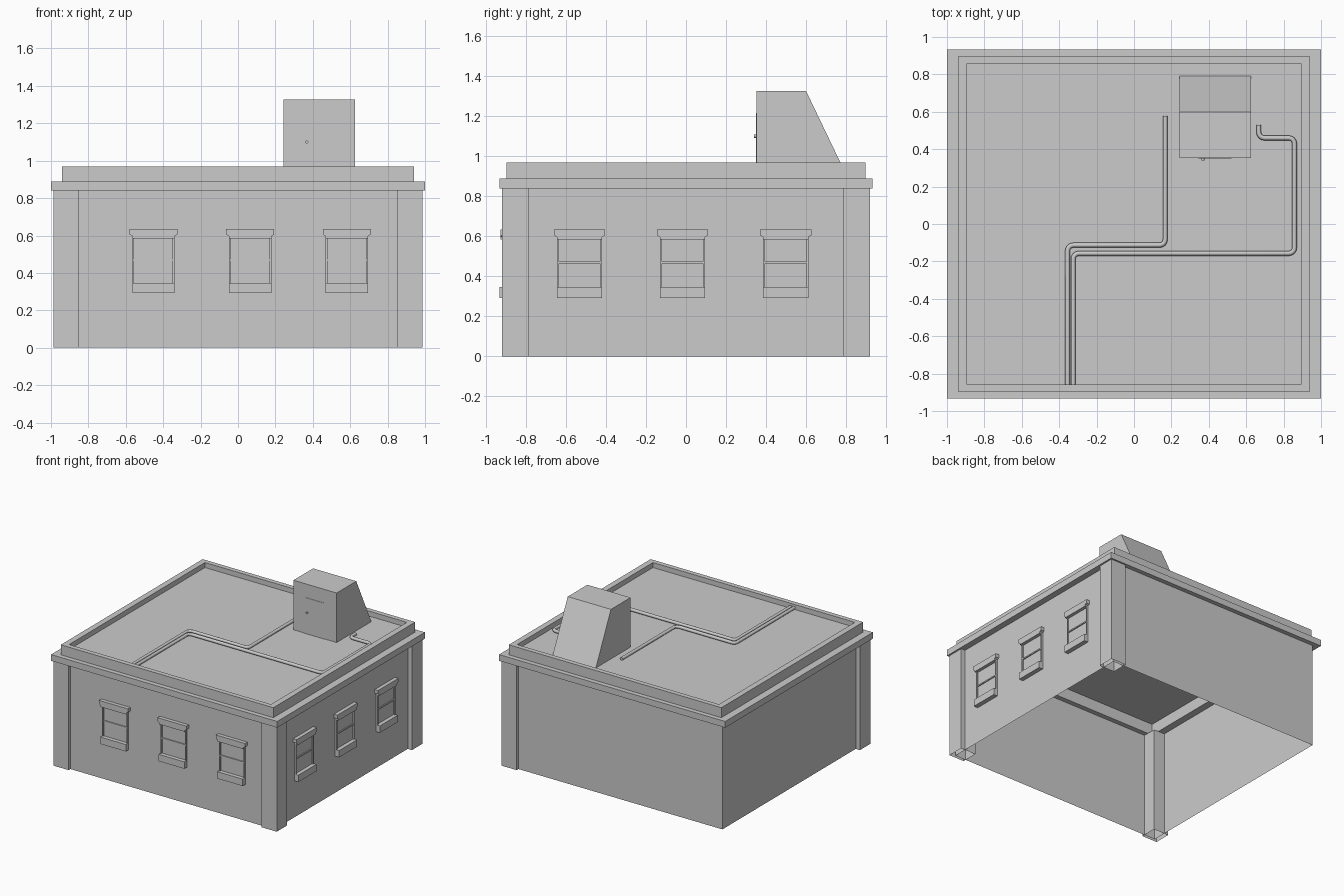
import bpy, bmesh
from math import pi, sin, cos
from mathutils import Vector

if "Cube" in bpy.data.objects:
    bpy.data.objects.remove(bpy.data.objects["Cube"])

WX, WY = 0.95, 0.897      # wall half sizes
ROOF = 0.93


def add_mesh(name, verts, faces):
    me = bpy.data.meshes.new(name)
    me.from_pydata(verts, [], faces)
    me.update()
    ob = bpy.data.objects.new(name, me)
    bpy.context.collection.objects.link(ob)
    return ob


def fix_normals(ob):
    bm = bmesh.new()
    bm.from_mesh(ob.data)
    bmesh.ops.recalc_face_normals(bm, faces=bm.faces)
    bm.to_mesh(ob.data)
    bm.free()


def rings(name, loops, cx=0, cy=0, closed=False):
    """Skin rectangular loops given as (half x, half y, z)."""
    verts, faces = [], []
    for hx, hy, z in loops:
        verts += [(cx + sx * hx, cy + sy * hy, z)
                  for sx, sy in ((-1, -1), (1, -1), (1, 1), (-1, 1))]
    n = len(loops)
    for r in range(n if closed else n - 1):
        a, b = 4 * r, 4 * ((r + 1) % n)
        for i in range(4):
            j = (i + 1) % 4
            faces.append((a + i, a + j, b + j, b + i))
    return add_mesh(name, verts, faces)


def prism(name, profile, lo, hi, axis):
    """Extrude a 2D profile (u, z) along y or x between lo and hi."""
    n = len(profile)
    place = (lambda u, z, t: (u, t, z)) if axis == 'y' else (lambda u, z, t: (t, u, z))
    verts = [place(u, z, t) for t in (lo, hi) for u, z in profile]
    faces = [tuple(range(n)), tuple(range(n, 2 * n))]
    faces += [(i, (i + 1) % n, n + (i + 1) % n, n + i) for i in range(n)]
    ob = add_mesh(name, verts, faces)
    fix_normals(ob)
    return ob


def rect(u0, u1, z0, z1):
    return [(u0, z0), (u1, z0), (u1, z1), (u0, z1)]


# Walls: thin shell open at the bottom
rings("walls", [(WX, WY, 0), (WX, WY, 0.84)])

# Corner pilasters: hollow, none at the back left corner
for name, sx, sy in (("front_left", -1, -1), ("front_right", 1, -1), ("back_right", 1, 1)):
    rings("pilaster_" + name, [(0.067, 0.066, 0), (0.067, 0.066, 0.84)],
          sx * 0.920, sy * 0.854)

# Cornice with parapet, and roof deck inside it
rings("cornice_and_parapet", [(0.893, 0.858, 0.84), (1, 0.933, 0.84), (1, 0.933, 0.89),
                              (0.94, 0.896, 0.89), (0.94, 0.896, 0.97), (0.893, 0.858, 0.97)],
      closed=True)
add_mesh("roof_deck", [(-0.893, -0.858, ROOF), (0.893, -0.858, ROOF),
                       (0.893, 0.858, ROOF), (-0.893, 0.858, ROOF)], [(0, 1, 2, 3)])


# Windows: built facing -y, then placed on the wall
def window(label, loc, rot):
    w = 0.113
    lintel = [(-w, 0.585), (w, 0.585), (w, 0.597), (0.128, 0.605), (0.128, 0.634),
              (-0.128, 0.634), (-0.128, 0.605), (-w, 0.597)]
    parts = [prism("window_lintel", lintel, -0.03, 0, 'y'),
             prism("window_sill", rect(-w, w, 0.292, 0.347), -0.036, 0, 'y'),
             prism("window_pane", rect(-0.103, 0.103, 0.347, 0.585), -0.004, 0, 'y'),
             prism("window_rail", rect(-0.103, 0.103, 0.463, 0.473), -0.012, 0, 'y')]
    for s in (-1, 1):
        u0, u1 = sorted((s * 0.103, s * w))
        parts.append(prism("window_jamb", rect(u0, u1, 0.347, 0.585), -0.014, 0, 'y'))
    for p in parts:
        p.name = label + "_" + p.name.split('.')[0]
        p.location = loc
        p.rotation_euler = (0, 0, rot)


for i in range(3):
    window("front_%d" % i, (-0.452 + 0.517 * i, -WY, 0), 0)
    window("right_%d" % i, (WX, -0.532 + 0.515 * i, 0), pi / 2)

# Stair house with sloped back, door and knob
prism("stair_house", [(0.352, ROOF), (0.79, ROOF), (0.60, 1.326), (0.352, 1.326)],
      0.244, 0.626, 'x')
prism("door", rect(0.345, 0.52, ROOF, 1.217), 0.349, 0.356, 'y')
bpy.ops.mesh.primitive_cylinder_add(vertices=12, radius=0.008, depth=0.012,
                                    location=(0.368, 0.345, 1.10), rotation=(pi / 2, 0, 0))
bpy.context.object.name = "door_knob"


# Roof pipes: swept curves with rounded bends
def pipe(name, pts, radius=0.013, bend=0.03, steps=4):
    z = ROOF + 0.012
    pts = [Vector((x, y, z)) for x, y in pts]
    path = [pts[0]]
    for a, b, c in zip(pts, pts[1:], pts[2:]):
        d0, d1 = (a - b).normalized() * bend, (c - b).normalized() * bend
        for k in range(steps + 1):
            t = k / steps * pi / 2
            path.append(b + d0 * (1 - sin(t)) + d1 * (1 - cos(t)))
    path.append(pts[-1])
    cu = bpy.data.curves.new(name, 'CURVE')
    cu.dimensions = '3D'
    cu.bevel_depth = radius
    cu.bevel_resolution = 1
    cu.use_fill_caps = True
    sp = cu.splines.new('POLY')
    sp.points.add(len(path) - 1)
    for p, v in zip(sp.points, path):
        p.co = (*v, 1)
    ob = bpy.data.objects.new(name, cu)
    bpy.context.collection.objects.link(ob)


pipe("left_pipe", [(0.167, 0.577), (0.167, -0.113), (-0.355, -0.113), (-0.355, -0.858)])
pipe("right_pipe", [(0.667, 0.53), (0.667, 0.46), (0.858, 0.46), (0.858, -0.157),
                    (-0.325, -0.157), (-0.325, -0.858)])
